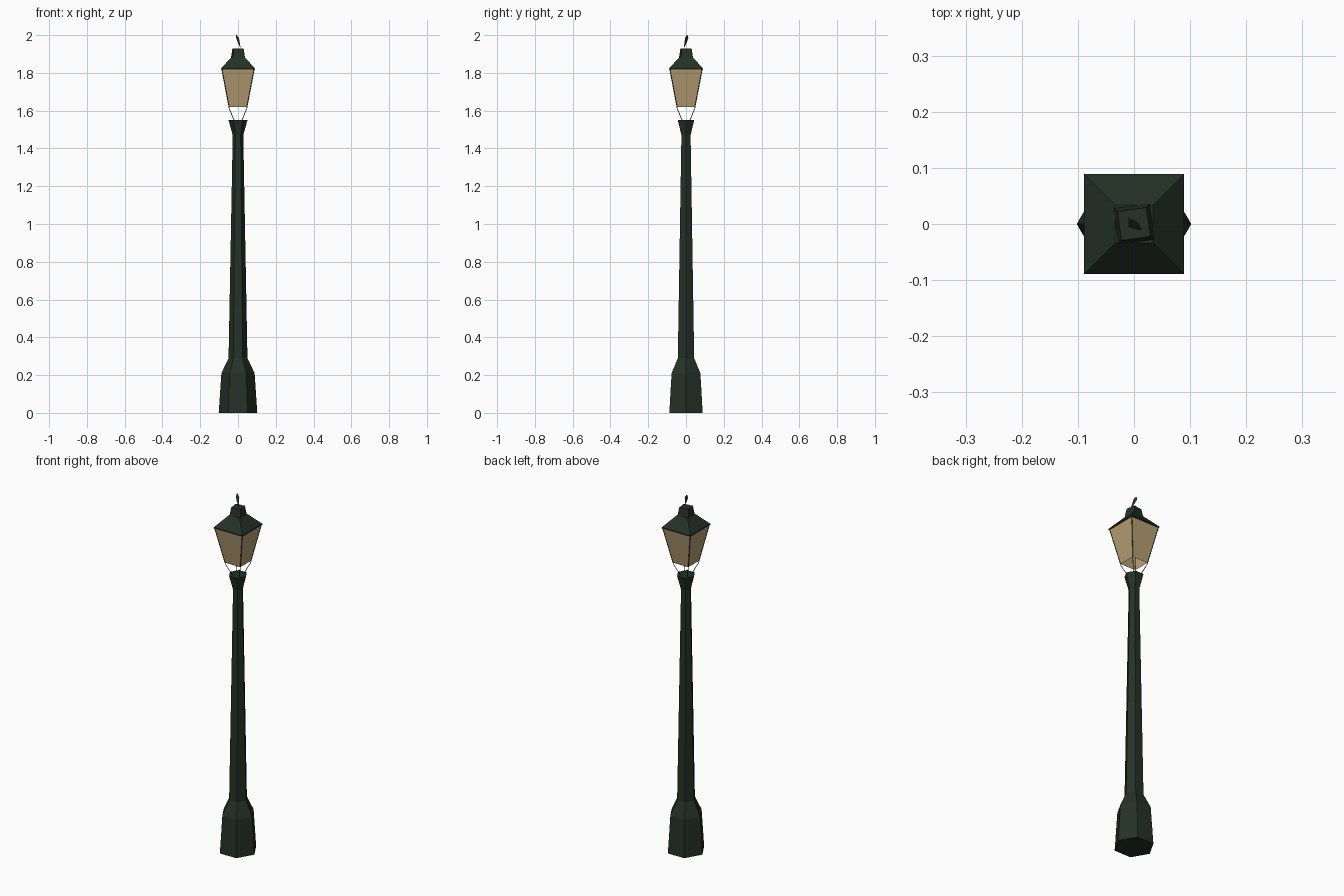
import bpy
import bmesh
from math import cos, sin, pi, sqrt, radians

cube = bpy.data.objects.get("Cube")
if cube:
    bpy.data.objects.remove(cube, do_unlink=True)


def material(name, rgb):
    mat = bpy.data.materials.new(name)
    mat.use_nodes = True
    mat.diffuse_color = (*rgb, 1)
    bsdf = mat.node_tree.nodes["Principled BSDF"]
    bsdf.inputs["Base Color"].default_value = (*rgb, 1)
    bsdf.inputs["Roughness"].default_value = 0.8
    return mat


green = material("dark green iron", (0.018, 0.031, 0.02))
amber = material("warm amber glass", (0.48, 0.35, 0.175))


def loft(name, mat, sides, sections, turn=0.0, bottom=True, top=True):
    """Join horizontal polygon rings given as (x, y, z, radius)."""
    bm = bmesh.new()
    rings = []
    for x, y, z, r in sections:
        angles = [turn + 2 * pi * i / sides for i in range(sides)]
        rings.append([bm.verts.new((x + r * cos(a), y + r * sin(a), z)) for a in angles])
    for low, high in zip(rings, rings[1:]):
        for i in range(sides):
            j = (i + 1) % sides
            bm.faces.new((low[i], low[j], high[j], high[i]))
    if bottom:
        bm.faces.new(rings[0][::-1])
    if top:
        bm.faces.new(rings[-1])
    mesh = bpy.data.meshes.new(name)
    bm.to_mesh(mesh)
    bm.free()
    mesh.materials.append(mat)
    obj = bpy.data.objects.new(name, mesh)
    bpy.context.collection.objects.link(obj)
    return obj


def square(name, mat, profile, turn=0.0, **caps):
    """Square loft from (half width, z) pairs."""
    return loft(name, mat, 4, [(0, 0, z, h * sqrt(2)) for h, z in profile], pi / 4 + turn, **caps)


# Six-sided post: flared plinth, tapering shaft and collar
post = [(0.102, 0), (0.088, 0.21), (0.05, 0.29), (0.028, 1.47), (0.05, 1.55)]
loft("post", green, 6, [(0, 0, z, r) for r, z in post])

# Lantern glass, open below
square("lantern_glass", amber, [(0.047, 1.62), (0.086, 1.82)], bottom=False, top=False)

# Thin corner bars running from the collar to the roof corners
for side_x, x in (("right", -1), ("left", 1)):
    for side_y, y in (("front", -1), ("back", 1)):
        path = [(0.021, 1.55, 0.002), (0.046, 1.61, 0.002), (0.086, 1.82, 0.002)]
        loft(f"{side_y}_{side_x}_bar", green, 4, [(x * h, y * h, z, r) for h, z, r in path])

# Roof and the slightly twisted vent on top
square("roof", green, [(0.089, 1.818), (0.089, 1.824), (0.034, 1.885)])
square("vent", green, [(0.033, 1.88), (0.026, 1.93)], turn=radians(8))

# Leaning finial, a small spike widening upward
loft("finial", green, 3, [(0.012, -0.01, 1.935, 0.001), (0.002, -0.002, 1.962, 0.007),
                          (-0.005, 0.004, 1.985, 0.01), (-0.009, 0.006, 2.0, 0.002)])
